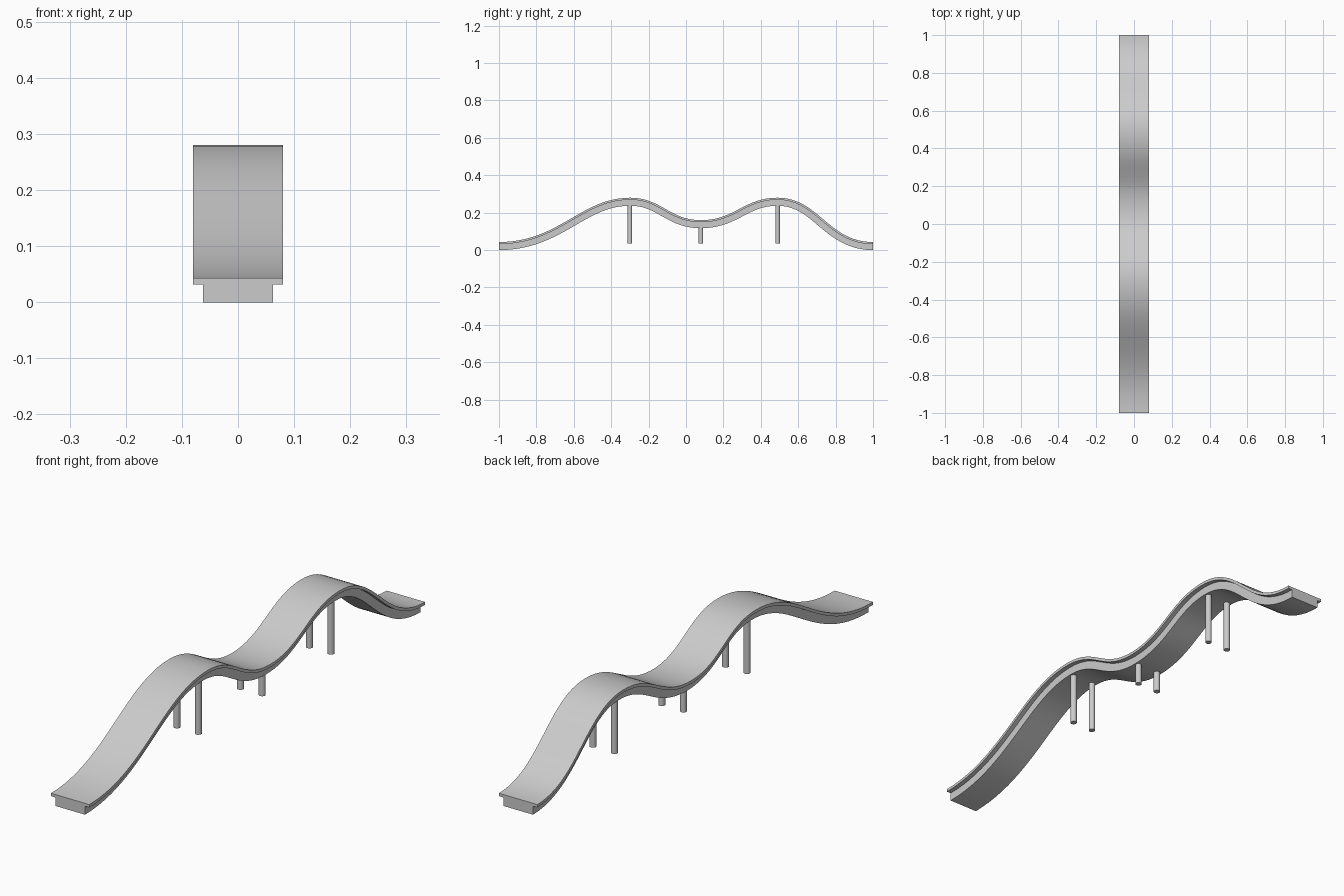
import bpy, bmesh
from mathutils import Vector
from mathutils.geometry import interpolate_bezier

if "Cube" in bpy.data.objects:
    bpy.data.objects.remove(bpy.data.objects["Cube"])

# Deck centre line: (y, z of top, handle length before, handle length after)
KNOTS = [(-1.0, 0.043, 0, 0.32), (-0.3, 0.28, 0.26, 0.17), (0.08, 0.16, 0.17, 0.18),
         (0.49, 0.28, 0.18, 0.22), (1.0, 0.043, 0.24, 0)]
SECTION = [(-0.08, 0), (0.08, 0), (0.08, -0.011), (0.062, -0.011),
           (0.062, -0.043), (-0.062, -0.043), (-0.062, -0.011), (-0.08, -0.011)]
STEPS = 24


def finish(bm, name):
    bmesh.ops.recalc_face_normals(bm, faces=bm.faces)
    mesh = bpy.data.meshes.new(name)
    bm.to_mesh(mesh)
    bm.free()
    obj = bpy.data.objects.new(name, mesh)
    bpy.context.collection.objects.link(obj)
    bpy.ops.object.select_all(action='DESELECT')
    obj.select_set(True)
    bpy.context.view_layer.objects.active = obj
    bpy.ops.object.shade_smooth_by_angle()
    return obj


# Wavy deck: T-shaped section swept along the hills
path = []
for (y0, z0, _, out), (y1, z1, back, _) in zip(KNOTS, KNOTS[1:]):
    pts = interpolate_bezier(Vector((0, y0, z0)), Vector((0, y0 + out, z0)),
                             Vector((0, y1 - back, z1)), Vector((0, y1, z1)), STEPS + 1)
    path += pts if not path else pts[1:]

bm = bmesh.new()
rings = []
for i, p in enumerate(path):
    if i in (0, len(path) - 1):
        t = Vector((0, 1, 0))
    else:
        t = (path[i + 1] - path[i - 1]).normalized()
    up = Vector((0, -t.z, t.y))
    rings.append([bm.verts.new(p + Vector((x, 0, 0)) + up * h) for x, h in SECTION])
n = len(SECTION)
for a, b in zip(rings, rings[1:]):
    for j in range(n):
        bm.faces.new((a[j], a[(j + 1) % n], b[(j + 1) % n], b[j]))
bm.faces.new(rings[0])
bm.faces.new(rings[-1])
finish(bm, "wavy_deck")

# Pairs of round posts under each crest and the dip
BOTTOM = 0.035
for label, (y, z, _, _) in zip(("front", "middle", "back"), KNOTS[1:4]):
    top = z - 0.03
    for side, x in (("left", -0.045), ("right", 0.045)):
        bm = bmesh.new()
        bmesh.ops.create_cone(bm, cap_ends=True, segments=32, radius1=0.012,
                              radius2=0.012, depth=top - BOTTOM)
        post = finish(bm, f"{label}_{side}_post")
        post.location = (x, y, (top + BOTTOM) / 2)
